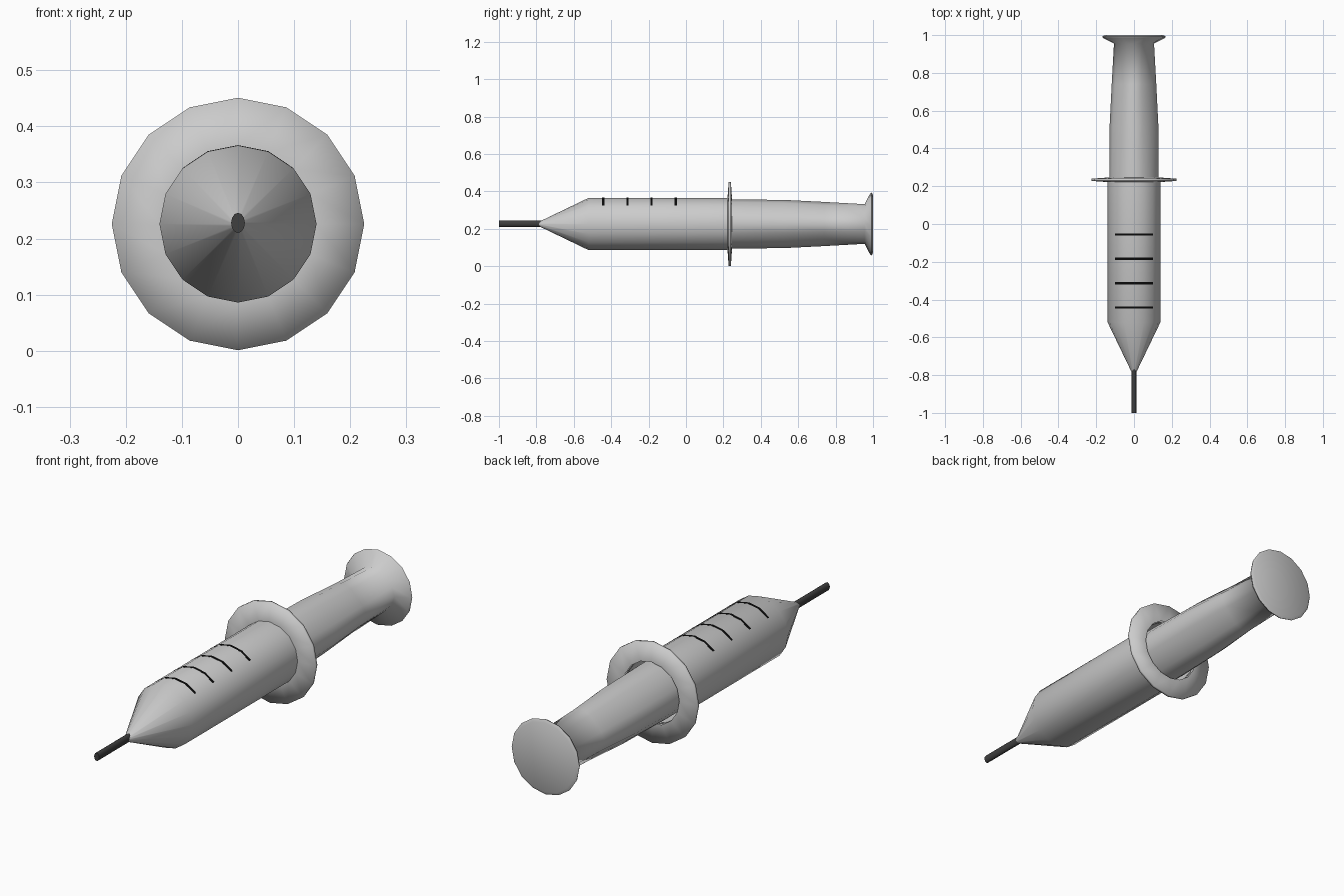
import bpy
import bmesh
from math import sin, cos, pi, radians

if "Cube" in bpy.data.objects:
    bpy.data.objects.remove(bpy.data.objects["Cube"])

AXIS_Z = 0.226
SIDES = 16


def finish(bm, name, mat=None, smooth=40):
    bmesh.ops.remove_doubles(bm, verts=bm.verts, dist=1e-5)
    bmesh.ops.recalc_face_normals(bm, faces=bm.faces)
    mesh = bpy.data.meshes.new(name)
    bm.to_mesh(mesh)
    bm.free()
    obj = bpy.data.objects.new(name, mesh)
    bpy.context.collection.objects.link(obj)
    obj.location.z = AXIS_Z
    if mat:
        mesh.materials.append(mat)
    bpy.ops.object.select_all(action='DESELECT')
    obj.select_set(True)
    bpy.context.view_layer.objects.active = obj
    bpy.ops.object.shade_smooth_by_angle(angle=radians(smooth))
    return obj


def loft(name, rings, sides=SIDES, caps=(True, True), mat=None, smooth=40):
    """Rings along y: (y, radius at x/z axes, optional radius on diagonals)."""
    bm = bmesh.new()
    loops = []
    for ring in rings:
        y, r = ring[0], ring[1]
        valley = ring[2] if len(ring) > 2 else r
        loop = []
        for i in range(sides):
            a = 2 * pi * i / sides
            rad = r + (valley - r) * (1 - cos(4 * a)) / 2
            loop.append(bm.verts.new((rad * sin(a), y, rad * cos(a))))
        loops.append(loop)
    for a, b in zip(loops, loops[1:]):
        for i in range(sides):
            j = (i + 1) % sides
            bm.faces.new((a[i], a[j], b[j], b[i]))
    if caps[0]:
        bm.faces.new(loops[0])
    if caps[1]:
        bm.faces.new(loops[-1])
    return finish(bm, name, mat, smooth)


def colour(name, v):
    mat = bpy.data.materials.new(name)
    mat.diffuse_color = (v, v, v, 1)
    mat.use_nodes = True
    mat.node_tree.nodes["Principled BSDF"].inputs["Base Color"].default_value = mat.diffuse_color
    return mat


dark = colour("dark_metal", 0.05)
black = colour("black_ink", 0.003)

# Hollow barrel with cone tip, open at the back
loft("barrel", [(-0.79, 0.01), (-0.52, 0.14), (0.23, 0.14)], caps=(True, False))

# Finger flange, a thin washer shaded softly over its rim
loft("finger_flange", [(0.222, 0.139), (0.228, 0.225), (0.24, 0.225), (0.246, 0.139)],
     caps=(False, False), smooth=180)

# Plunger rod: round at both ends with shallow diagonal grooves between,
# running smoothly into the flared thumb rest
loft("plunger", [(0.05, 0.131, 0.122), (0.25, 0.131, 0.122), (0.52, 0.129, 0.115),
                 (0.74, 0.118, 0.099), (0.955, 0.106, 0.098), (0.985, 0.164),
                 (0.993, 0.168), (1.0, 0.155)], smooth=85)

# Needle, slightly oval in section
needle = loft("needle", [(-1.0, 0.018), (-0.77, 0.018)], sides=12, mat=dark)
needle.scale.x = 0.68
needle.location.z = AXIS_Z + 0.002

# Graduation marks wrapped over the top of the barrel
for n in range(4):
    y0 = -0.442 + n * 0.129
    bm = bmesh.new()
    rows = []
    for i in range(-2, 3):
        a = 2 * pi * i / SIDES
        rows.append([bm.verts.new((r * sin(a), y0 + dy, r * cos(a)))
                     for r, dy in ((0.138, -0.006), (0.1405, -0.006),
                                   (0.1405, 0.006), (0.138, 0.006))])
    for a, b in zip(rows, rows[1:]):
        for k in range(4):
            bm.faces.new((a[k], a[(k + 1) % 4], b[(k + 1) % 4], b[k]))
    bm.faces.new(rows[0])
    bm.faces.new(rows[-1])
    finish(bm, f"graduation_mark_{n + 1}", black)
